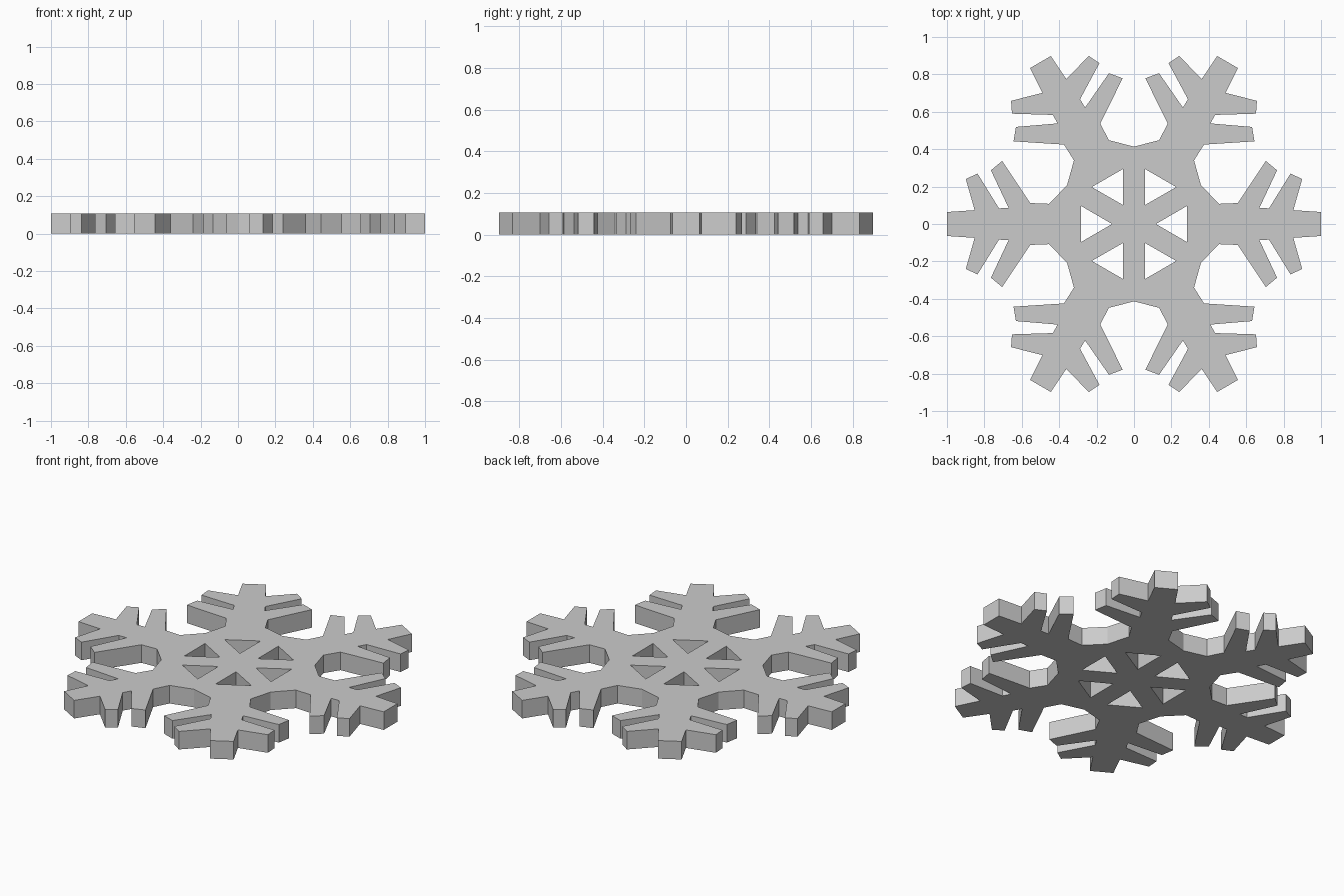
import bpy
from mathutils import Matrix, Vector
from math import radians

if "Cube" in bpy.data.objects:
    bpy.data.objects.remove(bpy.data.objects["Cube"])

THICK = 0.107

# Half outline of one arm (pointing +x), from the valley out to the tip
half_arm = [(0.455, 0.108), (0.555, 0.112), (0.705, 0.337), (0.765, 0.287),
            (0.67, 0.085), (0.722, 0.084), (0.837, 0.270), (0.899, 0.240),
            (0.852, 0.074), (1.0, 0.064)]
valley = Vector((0.358, 0.207))
hole = [(0.117, 0.0), (0.284, 0.097), (0.284, -0.097)]

# One sixth: lower half, mirrored upper half, then the valley to the next arm
sector = [Vector((x, -y)) for x, y in half_arm]
sector += [Vector(p) for p in reversed(half_arm)] + [valley]


def turned(points, k):
    rot = Matrix.Rotation(radians(60 * k), 2)
    return [rot @ Vector(p) for p in points]


def add_loop(curve, points):
    spline = curve.splines.new('POLY')
    spline.points.add(len(points) - 1)
    for sp, p in zip(spline.points, points):
        sp.co = (p.x, p.y, 0, 1)
    spline.use_cyclic_u = True


# Snowflake plate: outer loop plus six triangular cut-outs, extruded
curve = bpy.data.curves.new("snowflake", 'CURVE')
curve.dimensions = '2D'
curve.fill_mode = 'BOTH'
curve.extrude = THICK / 2
add_loop(curve, [p for k in range(6) for p in turned(sector, k)])
for k in range(6):
    add_loop(curve, turned(hole, k))

flake = bpy.data.objects.new("snowflake", curve)
flake.location.z = THICK / 2
bpy.context.collection.objects.link(flake)
bpy.context.view_layer.objects.active = flake
flake.select_set(True)
bpy.ops.object.convert(target='MESH')
bpy.ops.object.shade_flat()
